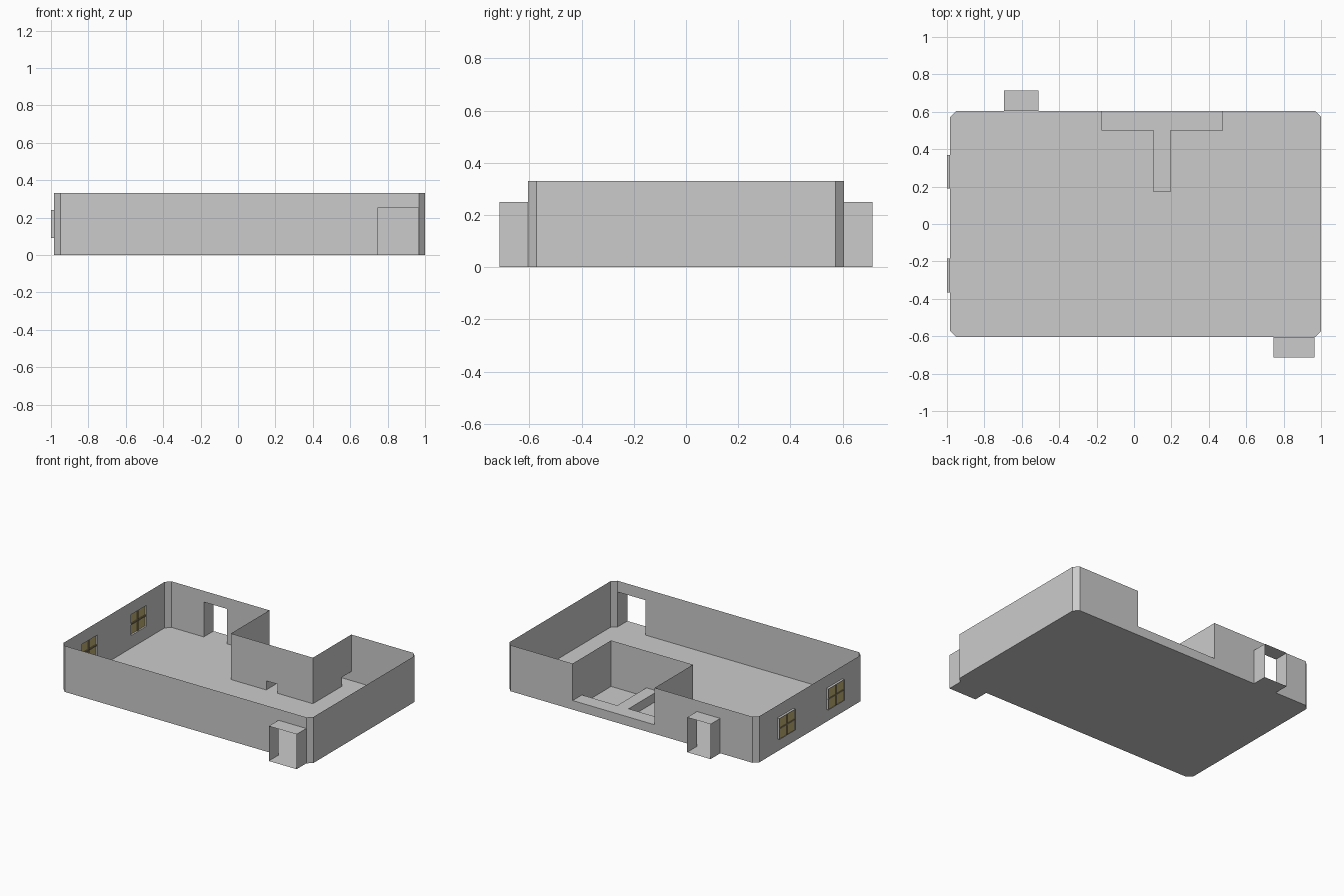
import bpy, bmesh

if "Cube" in bpy.data.objects:
    bpy.data.objects.remove(bpy.data.objects["Cube"])

def material(name, rgb):
    m = bpy.data.materials.new(name)
    m.diffuse_color = (*rgb, 1)
    m.use_nodes = True
    m.node_tree.nodes["Principled BSDF"].inputs["Base Color"].default_value = m.diffuse_color
    return m

GREY = material("plaster_grey", (0.6, 0.6, 0.6))
PANE = material("amber_pane", (0.52, 0.42, 0.17))
BAR = material("brown_bar", (0.24, 0.2, 0.11))

def mesh_object(name, bm, mat):
    bmesh.ops.remove_doubles(bm, verts=bm.verts, dist=1e-5)
    me = bpy.data.meshes.new(name)
    bm.to_mesh(me)
    bm.free()
    me.materials.append(mat)
    ob = bpy.data.objects.new(name, me)
    bpy.context.collection.objects.link(ob)
    return ob

def poly(name, points, mat=GREY):
    bm = bmesh.new()
    bm.faces.new([bm.verts.new(p) for p in points])
    return mesh_object(name, bm, mat)

def wall(name, a, b, height, holes=(), mat=GREY):
    """Thin upright wall from a to b; holes are (start, end, z0, z1) fractions/heights."""
    us = sorted({0, 1, *[h[0] for h in holes], *[h[1] for h in holes]})
    zs = sorted({0, height, *[h[2] for h in holes], *[h[3] for h in holes]})
    bm = bmesh.new()
    at = lambda u, z: bm.verts.new((a[0] + (b[0]-a[0])*u, a[1] + (b[1]-a[1])*u, z))
    for u0, u1 in zip(us, us[1:]):
        for z0, z1 in zip(zs, zs[1:]):
            cu, cz = (u0+u1)/2, (z0+z1)/2
            if any(h[0] < cu < h[1] and h[2] < cz < h[3] for h in holes):
                continue
            bm.faces.new([at(u0, z0), at(u1, z0), at(u1, z1), at(u0, z1)])
    return mesh_object(name, bm, mat)

def box(name, lo, hi, mat=GREY, skip=()):
    """Box shell; skip lists open sides such as '+y'."""
    bm = bmesh.new()
    bmesh.ops.create_cube(bm, size=1)
    bm.normal_update()
    gone = [f for f in bm.faces for s in skip
            if f.normal["xyz".index(s[1])] * (1 if s[0] == "+" else -1) > 0.9]
    bmesh.ops.delete(bm, geom=gone, context='FACES')
    for v in bm.verts:
        v.co = [l + (h-l)*(c+0.5) for l, h, c in zip(lo, hi, v.co)]
    return mesh_object(name, bm, mat)

L, R, Y, H, C = -0.983, 1.0, 0.605, 0.33, 0.033   # room extents, height, corner cut
NL, NR, NF = -0.175, 0.475, 0.17                  # back recess
SL, SR, TF, TH = 0.105, 0.195, 0.5, 0.065         # crawl tunnel
DH = 0.25                                         # door height
WINDOWS = [(-0.365, -0.185), (0.19, 0.37)]
WZ0, WZ1 = 0.09, 0.24

def span(a, b, lo, hi, z0, z1):
    return ((lo-a)/(b-a), (hi-a)/(b-a), z0, z1)

# floor with cut corners
poly("floor", [(L+C, -Y, 0), (R-C, -Y, 0), (R, -Y+C, 0), (R, Y-C, 0),
               (R-C, Y, 0), (L+C, Y, 0), (L, Y-C, 0), (L, -Y+C, 0)])

# outer walls
wall("front_wall", (L+C, -Y), (R-C, -Y), H, [span(L+C, R-C, 0.745, 0.965, 0, DH)])
wall("right_wall", (R, -Y+C), (R, Y-C), H)
wall("left_wall", (L, -Y+C), (L, Y-C), H,
     [span(-Y+C, Y-C, y0, y1, WZ0, WZ1) for y0, y1 in WINDOWS])
wall("back_wall_left", (L+C, Y), (NL, Y), H, [span(L+C, NL, -0.695, -0.51, 0, DH)])
wall("back_wall_right", (NR, Y), (R-C, Y), H)
for sy, side in ((-1, "front"), (1, "back")):
    wall(side + "_left_corner", (L+C, sy*Y), (L, sy*(Y-C)), H)
    wall(side + "_right_corner", (R-C, sy*Y), (R, sy*(Y-C)), H)

# recess walls with tunnel mouths
for x, side in ((NL, "left"), (NR, "right")):
    wall("recess_" + side + "_wall", (x, NF), (x, Y), H, [span(NF, Y, TF, Y, 0, TH)])
wall("recess_front_wall", (NL, NF), (NR, NF), H, [span(NL, NR, SL, SR, 0, TH)])

# T-shaped crawl tunnel
wall("tunnel_back", (NL, Y), (NR, Y), TH)
wall("tunnel_front", (NL, TF), (NR, TF), TH, [span(NL, NR, SL, SR, 0, TH)])
for x, side in ((SL, "left"), (SR, "right")):
    wall("tunnel_stem_" + side, (x, NF), (x, TF), TH)
poly("tunnel_roof", [(NL, TF, TH), (SL, TF, TH), (SL, NF, TH), (SR, NF, TH),
                     (SR, TF, TH), (NR, TF, TH), (NR, Y, TH), (NL, Y, TH)])

# doorway passages, open at both ends
box("back_doorway", (-0.695, Y, 0), (-0.51, 0.715, DH), skip=("+y", "-y"))
box("front_doorway", (0.745, -0.715, 0), (0.965, -Y, DH), skip=("+y", "-y"))

# windows: sleeve, glass and cross bars
for i, (y0, y1) in enumerate(WINDOWS):
    n, ym, zm, t = f"window_{i+1}_", (y0+y1)/2, (WZ0+WZ1)/2, 0.005
    box(n + "sleeve", (-1, y0, WZ0), (L, y1, WZ1), skip=("+x", "-x"))
    poly(n + "glass", [(-0.995, y0, WZ0), (-0.995, y1, WZ0),
                       (-0.995, y1, WZ1), (-0.995, y0, WZ1)], PANE)
    box(n + "upright_bar", (-1, ym-t, WZ0), (-0.987, ym+t, WZ1), BAR)
    box(n + "cross_bar", (-0.999, y0, zm-t), (-0.988, y1, zm+t), BAR)
